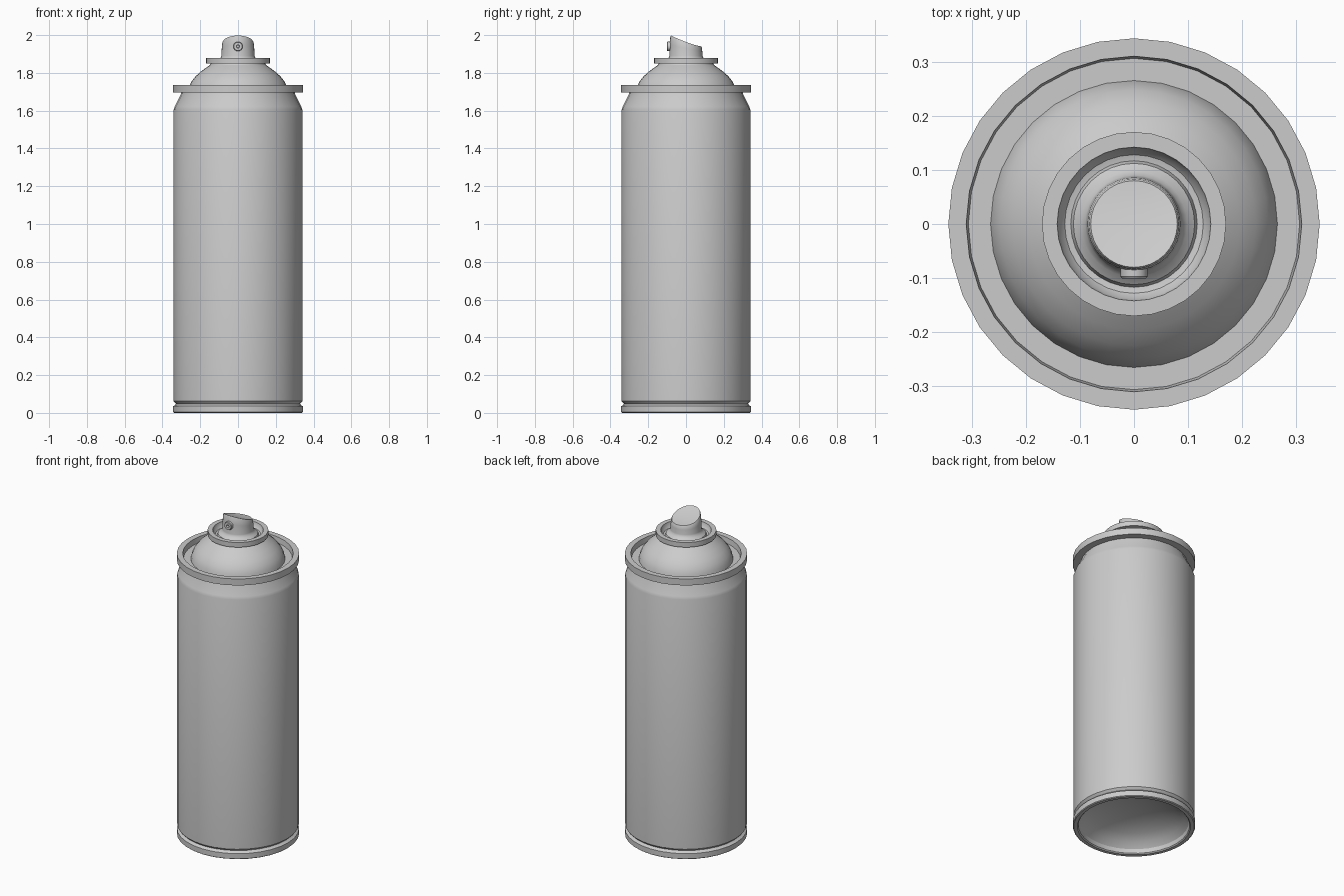
import bpy, bmesh, math

if "Cube" in bpy.data.objects:
    bpy.data.objects.remove(bpy.data.objects["Cube"])

SIDES = 32


def finish(name, bm, angle=32):
    bmesh.ops.remove_doubles(bm, verts=bm.verts, dist=1e-5)
    bmesh.ops.recalc_face_normals(bm, faces=bm.faces)
    me = bpy.data.meshes.new(name)
    bm.to_mesh(me)
    bm.free()
    ob = bpy.data.objects.new(name, me)
    bpy.context.collection.objects.link(ob)
    bpy.ops.object.select_all(action='DESELECT')
    ob.select_set(True)
    bpy.context.view_layer.objects.active = ob
    bpy.ops.object.shade_smooth_by_angle(angle=math.radians(angle))
    return ob


def lathe(name, profile, closed=False, sides=SIDES, angle=32, warp=None):
    """Revolve (radius, z) points about z; warp may move each point."""
    bm = bmesh.new()
    rings = []
    for r, z in profile:
        ring = []
        for i in range(sides):
            a = 2 * math.pi * i / sides
            p = (r * math.cos(a), r * math.sin(a), z)
            ring.append(bm.verts.new(warp(*p) if warp else p))
        rings.append(ring)
    pairs = list(zip(rings, rings[1:]))
    if closed:
        pairs.append((rings[-1], rings[0]))
    for a, b in pairs:
        for i in range(sides):
            j = (i + 1) % sides
            bm.faces.new((a[i], a[j], b[j], b[i]))
    bmesh.ops.dissolve_degenerate(bm, dist=1e-6, edges=bm.edges)
    return finish(name, bm, angle)


# Cylindrical body with tapered shoulder
lathe("can_body", [(0.325, 0.045), (0.335, 0.055), (0.341, 0.062), (0.341, 1.605),
                   (0.335, 1.622), (0.303, 1.685), (0.30, 1.70)])

# Bottom rim and the hollow domed base
lathe("bottom_rim", [(0.325, 0.052), (0.335, 0.040), (0.343, 0.036), (0.343, 0.004),
                     (0.338, 0.0), (0.318, 0.0), (0.312, 0.006), (0.308, 0.03)])
lathe("domed_base", [(0.308, 0.03), (0.28, 0.06), (0.23, 0.088), (0.16, 0.112),
                     (0.08, 0.126), (0.0, 0.13)])

# Rolled seam around the shoulder
lathe("shoulder_ring", [(0.298, 1.695), (0.343, 1.695), (0.343, 1.735),
                        (0.310, 1.735), (0.306, 1.702), (0.298, 1.702)], closed=True)

# Domed top rising from a flat channel
lathe("top_dome", [(0.308, 1.702), (0.265, 1.702), (0.260, 1.725), (0.248, 1.752),
                   (0.225, 1.782), (0.195, 1.808), (0.165, 1.830), (0.148, 1.842),
                   (0.143, 1.855)])

# Valve cup: small ring with a recessed floor
lathe("valve_cup", [(0.143, 1.850), (0.170, 1.850), (0.170, 1.880), (0.142, 1.880),
                    (0.138, 1.862), (0.128, 1.850), (0.116, 1.847), (0.0, 1.847)])


# Spray button with a scooped, sloping top
def slope(x, y, z):
    if z >= 1.9:
        t = min(1, max(0, (y + 0.085) / 0.17))
        top = 1.94 + 0.06 * (1 - t) ** 1.35
        z = 1.89 + (top - 1.89) * (z - 1.89) / 0.11
    return x, y, z


lathe("spray_button", [(0.117, 1.847), (0.112, 1.862), (0.098, 1.872), (0.090, 1.882),
                       (0.088, 1.89), (0.086, 1.95), (0.083, 1.993), (0.080, 2.0),
                       (0.060, 1.998), (0.040, 1.997), (0.020, 1.996), (0.0, 1.996)],
      warp=slope)

# Nozzle insert on the front of the button, with a small spray hole
nozzle = lathe("nozzle", [(0.025, 0.0), (0.025, 0.032), (0.022, 0.036), (0.009, 0.036),
                          (0.007, 0.022), (0.0, 0.022)], sides=24)
nozzle.rotation_euler = (math.radians(90), 0, 0)
nozzle.location = (0, -0.065, 1.94)
